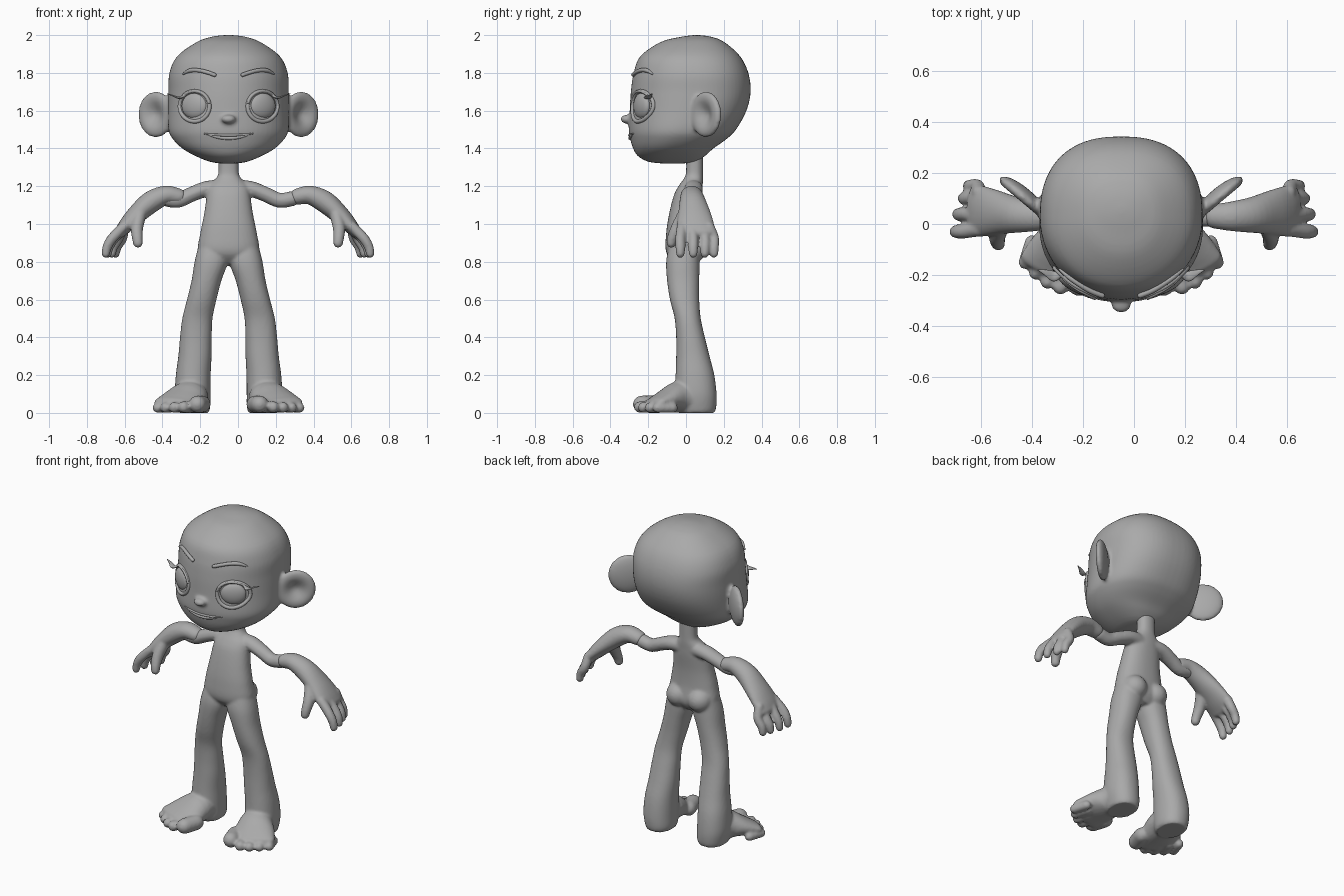
import bpy, bmesh, math
from mathutils import Vector, Matrix

if "Cube" in bpy.data.objects:
    bpy.data.objects.remove(bpy.data.objects["Cube"])

CX = -0.05  # centre line of the head and body
grey = bpy.data.materials.new("clay_grey")
grey.diffuse_color = (0.40, 0.40, 0.40, 1)
grey.use_nodes = True
grey.node_tree.nodes["Principled BSDF"].inputs["Base Color"].default_value = grey.diffuse_color


def smooth_rows(rows, steps=5):
    """Catmull-Rom interpolation of equally long number rows."""
    out = []
    for i in range(len(rows) - 1):
        a, b, c, d = (rows[max(i - 1, 0)], rows[i], rows[i + 1],
                      rows[min(i + 2, len(rows) - 1)])
        for s in range(steps):
            t = s / steps
            out.append([0.5 * (2 * q + (r - p) * t + (2 * p - 5 * q + 4 * r - w) * t * t
                               + (3 * q - p - 3 * r + w) * t ** 3)
                        for p, q, r, w in zip(a, b, c, d)])
    return out + [list(rows[-1])]


def skin_rings(bm, rings, mirror):
    """Bridge point rings into a closed tube."""
    vs = [[bm.verts.new((p[0] * mirror, p[1], p[2])) for p in r] for r in rings]
    n = len(vs[0])
    for a, b in zip(vs, vs[1:]):
        for i in range(n):
            bm.faces.new((a[i], a[(i + 1) % n], b[(i + 1) % n], b[i]))
    bm.faces.new(vs[0])
    bm.faces.new(vs[-1][::-1])


def spow(v, e):
    return math.copysign(abs(v) ** e, v)


def loft(bm, rows, nf=2.0, nb=2.0, mirror=1, n=40):
    """Stack of level sections: z, centre x, front y, back y, half width."""
    rings = []
    for z, x, yf, yb, w in smooth_rows(rows):
        ring = []
        for i in range(n):
            a = 2 * math.pi * i / n
            e = 2 / (nf if math.sin(a) < 0 else nb)
            ring.append((x + w * spow(math.cos(a), e),
                         (yf + yb) / 2 + (yb - yf) / 2 * spow(math.sin(a), e), z))
        rings.append(ring)
    skin_rings(bm, rings, mirror)


def tube(bm, rows, hint=(0, 1, 0), mirror=1, n=16, steps=4):
    """Round-ended limb: x, y, z, radius along hint, radius across it."""
    pts = smooth_rows(rows, steps)
    P = [Vector(p[:3]) for p in pts]
    data = []
    for i, p in enumerate(pts):
        t = (P[min(i + 1, len(P) - 1)] - P[max(i - 1, 0)]).normalized()
        data.append((P[i], t, p[3], p[4]))

    def caps(d, s):
        p, t, a, b = d
        r = min(a, b)
        return [(p + t * s * r * math.sin(k), t, a * math.cos(k), b * math.cos(k))
                for k in (0.4, 0.8, 1.15, 1.45)]
    data = caps(data[0], -1)[::-1] + data + caps(data[-1], 1)
    rings = []
    for p, t, a, b in data:
        u = Vector(hint)
        u = (u - t * u.dot(t)).normalized()
        v = t.cross(u)
        rings.append([p + u * a * math.cos(k) + v * b * math.sin(k)
                      for k in (2 * math.pi * i / n for i in range(n))])
    skin_rings(bm, rings, mirror)


def ball(bm, centre, size, turn=0.0, shape=None, mirror=1):
    new = bmesh.ops.create_uvsphere(bm, u_segments=32, v_segments=20, radius=1)["verts"]
    rot = Matrix.Rotation(turn, 3, "Z")
    for v in new:
        c = shape(v.co) if shape else v.co
        p = rot @ Vector([c[k] * size[k] for k in range(3)]) + Vector(centre)
        v.co = (p.x * mirror, p.y, p.z)


def finish(name, bm, shift=0.0, voxel=0.0, relax=3):
    bmesh.ops.recalc_face_normals(bm, faces=bm.faces)
    for v in bm.verts:
        v.co.x += shift
        v.co.z = max(v.co.z, 0.0)
    me = bpy.data.meshes.new(name)
    bm.to_mesh(me)
    bm.free()
    ob = bpy.data.objects.new(name, me)
    bpy.context.collection.objects.link(ob)
    if voxel:  # fuse the overlapping volumes into one skin
        m = ob.modifiers.new("fuse", "REMESH")
        m.mode, m.voxel_size = "VOXEL", voxel
        s = ob.modifiers.new("relax", "SMOOTH")
        s.factor, s.iterations = 0.5, relax
        dg = bpy.context.evaluated_depsgraph_get()
        ob.data = bpy.data.meshes.new_from_object(ob.evaluated_get(dg))
        ob.modifiers.clear()
    ob.data.materials.clear()
    ob.data.materials.append(grey)
    ob.data.polygons.foreach_set("use_smooth", [True] * len(ob.data.polygons))
    ob.data.update()
    return ob


# Body: torso, neck, upper arms, legs and feet
bm = bmesh.new()
loft(bm, [(.79, 0, -.06, .05, .09), (.85, 0, -.105, .085, .16), (.95, 0, -.105, .075, .15),
          (1.05, 0, -.09, .075, .13), (1.15, 0, -.065, .085, .115), (1.2, 0, -.04, .088, .105),
          (1.235, 0, -.015, .09, .072), (1.27, 0, 0, .09, .054), (1.37, 0, 0, .09, .054)],
     2.3, 2.3)
for m in (1, -1):
    ball(bm, (.075, .03, .87), (.075, .08, .075), mirror=m)
    tube(bm, [(.04, .04, 1.19, .045, .045), (.12, .04, 1.185, .05, .042),
              (.2, .035, 1.155, .045, .04), (.27, .03, 1.125, .04, .04),
              (.34, .03, 1.135, .042, .04)], mirror=m)
    loft(bm, [(.88, .085, -.09, .07, .075), (.8, .092, -.105, .072, .088),
              (.7, .117, -.1, .07, .079), (.6, .142, -.085, .07, .078),
              (.5, .165, -.06, .078, .08), (.4, .173, -.052, .1, .084),
              (.3, .178, -.052, .125, .088), (.2, .187, -.055, .15, .092),
              (.1, .19, -.06, .162, .094), (.03, .185, -.05, .16, .088),
              (.0, .185, -.04, .15, .078)], 2.2, 2.2, m)
    tube(bm, [(.19, .06, .07, .08, .07), (.205, -.03, .085, .1, .085),
              (.24, -.11, .062, .125, .062), (.265, -.17, .042, .138, .042)],
         (1, 0, 0), m, 24)
    for x, y, r in ((.165, -.235, .046), (.237, -.245, .031), (.288, -.225, .029),
                    (.334, -.19, .028), (.375, -.15, .027)):
        tube(bm, [(x - .025, y + .08, r, r, r), (x, y, r, r, r)], (1, 0, 0), m)
finish("body", bm, CX, .009)

# Forearms with hands, mirrored about x = 0
for m, side in ((1, "left"), (-1, "right")):
    bm = bmesh.new()
    tube(bm, [(.315, .03, 1.145, .048, .043), (.38, .03, 1.153, .058, .05),
              (.46, .035, 1.117, .07, .058), (.54, .045, 1.048, .088, .05),
              (.595, .05, .99, .1, .04), (.625, .05, .955, .1, .03)], mirror=m, n=24)
    for x, y, y0 in ((.7, -.03, -.02), (.69, .038, .03), (.668, .1, .078), (.648, .148, .122)):
        tube(bm, [(.605, y0, .985, .029, .028), (x - .035, y, .925, .027, .027),
                  (x - .008, y, .88, .026, .025), (x, y, .843, .023, .022)], mirror=m)
    tube(bm, [(.52, -.005, 1.05, .04, .035), (.535, -.045, .98, .035, .033),
              (.533, -.07, .93, .029, .029), (.53, -.078, .9, .026, .026)], mirror=m)
    finish(side + "_forearm_and_hand", bm, 0, .008)

# Head with ears and nose
HEAD = [(1.32, 0, -.12, -.02, .04), (1.33, 0, -.2, .05, .1), (1.36, 0, -.255, .1, .175),
        (1.4, 0, -.28, .145, .245), (1.45, 0, -.295, .215, .295), (1.5, 0, -.303, .265, .318),
        (1.6, 0, -.298, .32, .32), (1.7, 0, -.292, .342, .318), (1.8, 0, -.277, .33, .313),
        (1.89, 0, -.24, .285, .27), (1.965, 0, -.13, .2, .165), (1.992, 0, -.02, .13, .085),
        (2.0, 0, .04, .07, .02)]
ROWS = smooth_rows(HEAD)


def face_y(x, z):
    """Depth of the face surface at a given spot."""
    r = min(ROWS, key=lambda q: abs(q[0] - z))
    k = max(0, 1 - min(1, abs(x) / r[4]) ** 2.05) ** (1 / 2.05)
    return (r[2] + r[3]) / 2 - (r[3] - r[2]) / 2 * k


def ear_cup(c):
    r2 = c.x ** 2 + c.z ** 2
    return (c.x, c.y + (1.35 * math.exp(-r2 / 0.28) if c.y < 0 else 0), c.z)


bm = bmesh.new()
loft(bm, HEAD, 2.05, 2.4, n=64)
ball(bm, (0, -.31, 1.555), (.04, .037, .024))
for m in (1, -1):
    ball(bm, (.385, .105, 1.58), (.118, .038, .122), .7, ear_cup, m)
finish("head", bm, CX, .01)


def on_face(pts, r, lift=0.0):
    return [(x, face_y(x, z) - lift, z, r, r) for x, z in pts]


# Eyes, eyelids, lashes and brows
for m, side in ((1, "left"), (-1, "right")):
    bm = bmesh.new()
    ball(bm, (.18, face_y(.18, 1.625) + .012, 1.625), (.076, .03, .068), .5, mirror=m)
    finish(side + "_eyeball", bm, CX)

    arc = [(.18 + .079 * math.cos(a), 1.623 + .08 * math.sin(a))
           for a in (2 * math.pi * i / 24 for i in range(25))]
    bm = bmesh.new()
    tube(bm, on_face(arc, .011), mirror=m, n=10, steps=2)
    finish(side + "_eyelid_rim", bm, CX)

    bm = bmesh.new()
    lash = on_face(arc[11:2:-1], .007, .01)
    lash += [(.262, -.205, 1.668, .02, .006), (.295, -.19, 1.68, .012, .004),
             (.325, -.18, 1.69, .002, .002)]
    tube(bm, lash, mirror=m, n=10)
    finish(side + "_lashes", bm, CX)

    bm = bmesh.new()
    brow = on_face([(.075, 1.79), (.12, 1.805), (.165, 1.814), (.205, 1.812), (.24, 1.795)],
                   .011, .006)
    brow[-1] = brow[-1][:3] + (.005, .005)
    tube(bm, brow, mirror=m, n=10)
    finish(side + "_brow", bm, CX)

# Smiling mouth: two slim lips with a line between them
for name, dz, r, w in (("upper_lip", .008, .007, .13), ("lower_lip", -.008, .009, .115)):
    bm = bmesh.new()
    lip = [(w * k / 6, 1.462 + dz * (1 - (k / 6) ** 2) + .016 * (k / 6) ** 2)
           for k in range(-6, 7)]
    tube(bm, [p[:3] + (r * (1 - .6 * abs(p[0] / w) ** 3),) * 2 for p in on_face(lip, r)], n=10)
    finish(name, bm, CX)
